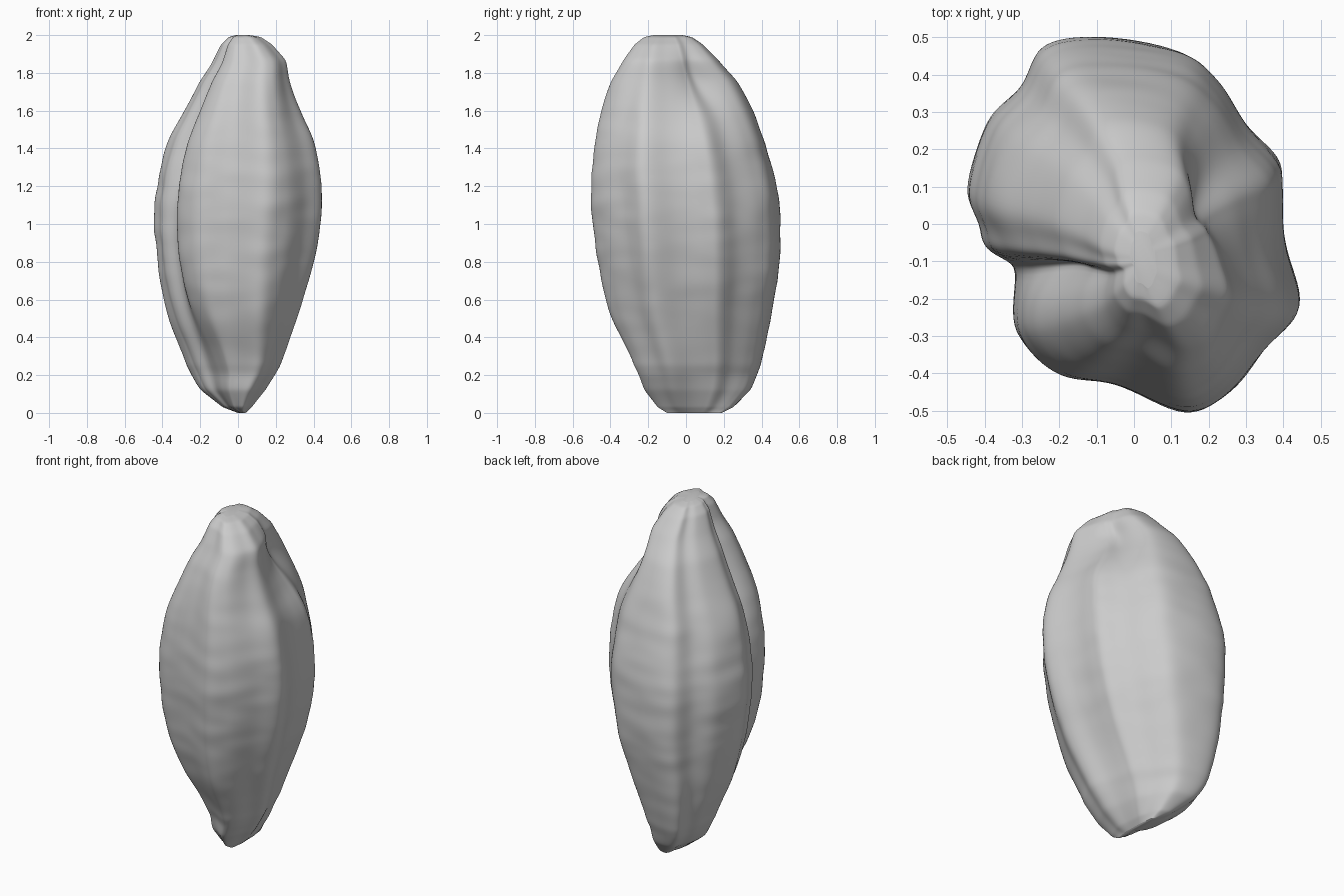
import bpy
import bmesh
import math
from mathutils import Vector, noise

SEGMENTS = 160
RINGS = 150

# Horizontal outline at the widest level, counter-clockwise
OUTLINE = [(.40, .1), (.385, .18), (.3, .27), (.22, .39), (.12, .47), (-.1, .505),
           (-.24, .48), (-.3, .37), (-.39, .27), (-.445, .1), (-.415, 0),
           (-.4, -.07), (-.33, -.16), (-.315, -.29), (-.21, -.4), (-.05, -.43),
           (.13, -.505), (.25, -.45), (.35, -.33), (.44, -.22), (.41, -.06)]

# Height, then x and y limits of the body at that height
LIMITS = [(0, 0, .04, -.1, .19), (.03, -.08, .07, -.15, .25), (.12, -.19, .13, -.22, .34),
          (.25, -.26, .2, -.275, .395), (.5, -.36, .3, -.39, .45), (.75, -.42, .385, -.46, .49),
          (1, -.445, .435, -.495, .5), (1.2, -.43, .44, -.505, .48), (1.43, -.375, .405, -.485, .42),
          (1.6, -.285, .33, -.445, .355), (1.75, -.205, .275, -.39, .275), (1.87, -.13, .25, -.325, .17),
          (1.95, -.09, .18, -.27, .09), (1.99, -.05, .12, -.22, .03), (2, -.01, .06, -.17, -.02)]


def spline(a, b, c, d, t):
    """Catmull-Rom blend between b and c."""
    return b + .5 * t * (c - a + t * (2*a - 5*b + 4*c - d + t * (3*(b - c) + d - a)))


def limits_at(z):
    last = len(LIMITS) - 1
    i = max(k for k in range(last) if LIMITS[k][0] <= z)
    lo, hi = LIMITS[i], LIMITS[i + 1]
    t = (z - lo[0]) / (hi[0] - lo[0])
    before, after = LIMITS[max(i - 1, 0)], LIMITS[min(i + 2, last)]
    if z < .12 or z > 1.87:
        return [p + (q - p) * t for p, q in zip(lo[1:], hi[1:])]
    return [spline(*v, t) for v in zip(before[1:], lo[1:], hi[1:], after[1:])]


def outline_at(u):
    n = len(OUTLINE)
    i, t = int(u * n), (u * n) % 1
    pts = [Vector(OUTLINE[(i + k) % n]) for k in (-1, 0, 1, 2)]
    return spline(*pts, t)


def bump(value, centre, width):
    return math.exp(-((value - centre) / width) ** 2)


def surface_point(u, z):
    x0, x1, y0, y1 = limits_at(z)
    p = outline_at(u)
    # Limits rescale the outline on both axes
    x = x0 + (x1 - x0) * (p.x + .445) / .885
    y = y0 + (y1 - y0) * (p.y + .505) / 1.01
    cx, cy = (x0 + x1) / 2, (y0 + y1) / 2
    angle = math.atan2(p.y, p.x)
    # Deep seam between the two lobes, fading into base and crown
    seam = bump(angle, -2.82, .14) * (.08 + .28 * bump(z, 1.57, .27))
    # Cut under the crown, with a fuller crown corner beside it
    hollow = .32 * bump(angle, .55, .5) * bump(z, 1.78, .17)
    corner = .1 * bump(angle, -.93, .3) * bump(z, 1.8, .2)
    # Shallow trough down the side
    trough = .02 * bump(angle, .05, .2) * bump(z, 1.1, .7)
    # Front lobe narrows towards the base, which twists a little
    base = bump(z, .1, .4)
    pinch = .38 * bump(angle, -2.3, .55) * base
    shrink = 1 - seam - hollow - trough + corner
    x, y = cx + (x - cx) * (shrink - pinch), cy + (y - cy) * shrink
    x -= .2 * (y - cy) * base * min(z / .2, 1)
    # Fine horizontal wrinkles and broad lumps
    fine = noise.noise(Vector((x * 5, y * 5, z * 13)))
    broad = noise.noise(Vector((x * 5, y * 5, z * 4)))
    swell = 1 + (.012 * fine + .012 * broad) * math.sin(math.pi * z / 2)
    return Vector((cx + (x - cx) * swell, cy + (y - cy) * swell, z))


# Husk body lofted from stacked rings
bm = bmesh.new()
rings = []
for r in range(RINGS + 1):
    z = 1 - math.cos(math.pi * r / RINGS)
    z = min(max(z, 0), 1.9999)
    rings.append([bm.verts.new(surface_point(s / SEGMENTS, z)) for s in range(SEGMENTS)])
for low, high in zip(rings, rings[1:]):
    for s in range(SEGMENTS):
        n = (s + 1) % SEGMENTS
        bm.faces.new((low[s], low[n], high[n], high[s]))
bm.faces.new(rings[0][::-1])
bm.faces.new(rings[-1])
# Soften the loft lines
for _ in range(3):
    bmesh.ops.smooth_vert(bm, verts=[v for ring in rings[4:-4] for v in ring], factor=.5,
                          use_axis_x=True, use_axis_y=True, use_axis_z=False)
for face in bm.faces:
    face.smooth = True

cube = bpy.data.objects.get("Cube")
if cube:
    bpy.data.objects.remove(cube, do_unlink=True)

mesh = bpy.data.meshes.new("husk")
bm.to_mesh(mesh)
bm.free()
husk = bpy.data.objects.new("husk", mesh)
bpy.context.collection.objects.link(husk)

# Plain grey surface
grey = bpy.data.materials.new("stone grey")
grey.use_nodes = True
colour = (.6, .6, .6, 1)
grey.diffuse_color = colour
grey.node_tree.nodes["Principled BSDF"].inputs["Base Color"].default_value = colour
mesh.materials.append(grey)
